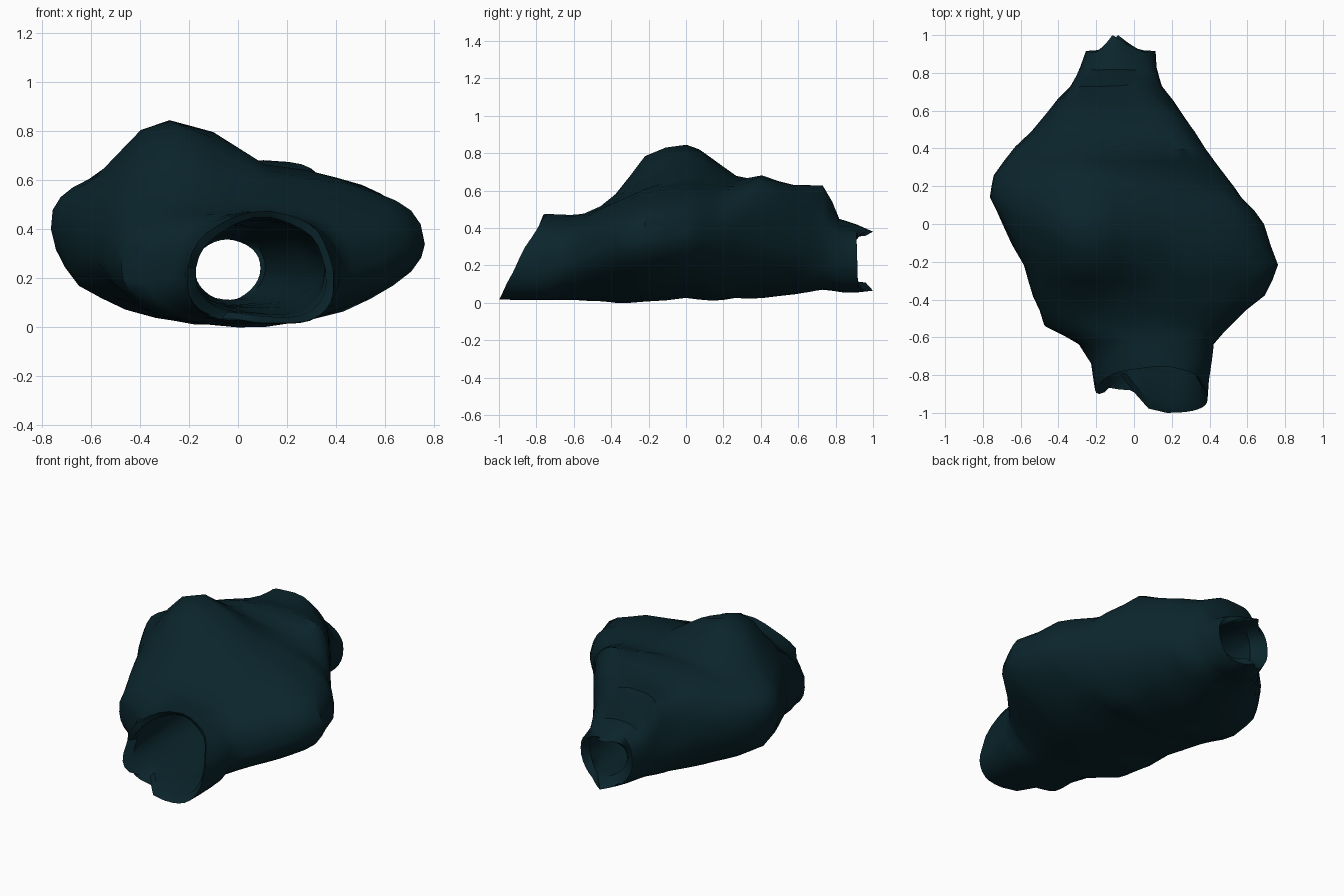
import bpy, bmesh, math
from mathutils import Vector, noise

SIDES = 32

# Each ring: y at bottom, y at top, then (x, z) of its left, top, right and bottom extremes
OUTER = [
    (-1.00, -0.76, -0.21, 0.18, 0.12, 0.48, 0.39, 0.17, 0.17, 0.03),
    (-0.76, -0.70, -0.23, 0.20, 0.10, 0.48, 0.41, 0.20, 0.10, 0.02),
    (-0.65, -0.62, -0.29, 0.22, 0.08, 0.48, 0.42, 0.22, 0.05, 0.02),
    (-0.54, -0.54, -0.47, 0.25, 0.00, 0.49, 0.51, 0.25, 0.00, 0.02),
    (-0.38, -0.38, -0.53, 0.30, -0.08, 0.56, 0.69, 0.33, 0.00, 0.01),
    (-0.22, -0.22, -0.58, 0.35, -0.10, 0.63, 0.76, 0.35, 0.07, 0.02),
    (0.00, 0.00, -0.70, 0.40, -0.10, 0.67, 0.69, 0.37, 0.00, 0.04),
    (0.14, 0.14, -0.76, 0.42, -0.10, 0.66, 0.57, 0.38, 0.00, 0.02),
    (0.26, 0.26, -0.74, 0.42, -0.05, 0.65, 0.48, 0.38, -0.05, 0.035),
    (0.40, 0.40, -0.62, 0.40, 0.10, 0.69, 0.38, 0.38, -0.10, 0.04),
    (0.58, 0.58, -0.47, 0.38, -0.05, 0.64, 0.26, 0.35, -0.10, 0.06),
    (0.73, 0.73, -0.34, 0.36, -0.20, 0.64, 0.15, 0.35, -0.10, 0.075),
    (0.84, 0.82, -0.29, 0.30, -0.10, 0.46, 0.12, 0.28, -0.08, 0.07),
    (1.00, 1.00, -0.22, 0.25, -0.12, 0.39, 0.10, 0.25, -0.09, 0.08),
]
TUNNEL = [
    (0.96, 0.96, -0.17, 0.25, -0.04, 0.37, 0.09, 0.25, -0.05, 0.13),
    (0.75, 0.75, -0.18, 0.25, -0.01, 0.40, 0.13, 0.25, -0.03, 0.12),
    (0.45, 0.45, -0.20, 0.25, 0.01, 0.42, 0.20, 0.25, 0.00, 0.10),
    (0.00, 0.00, -0.20, 0.25, 0.05, 0.44, 0.29, 0.25, 0.05, 0.09),
    (-0.45, -0.45, -0.20, 0.23, 0.09, 0.45, 0.34, 0.23, 0.10, 0.07),
    (-0.95, -0.74, -0.18, 0.20, 0.12, 0.455, 0.36, 0.19, 0.15, 0.055),
]


def halve(rows):
    """Add a ring midway between every two rings."""
    out = []
    for a, b in zip(rows, rows[1:]):
        out += [a, tuple((p + q) / 2 for p, q in zip(a, b))]
    return out + [rows[-1]]


def quarter_power(right, top, y, outside):
    """Low values give boxy corners, high values give chamfers."""
    if not outside:
        return 0.95
    if abs(y) > 0.65:
        return 0.85
    if top:
        if right:
            return 0.6 if y > 0.2 else 0.8
        return 0.75
    return 1.1 if right else 0.9


def ring(row, outside):
    """Lopsided rounded outline whose four quarters meet at the extremes."""
    yb, yt, xl, zl, xt, zt, xr, zr, xb, zb = row
    pts = []
    for i in range(SIDES):
        a = 2 * math.pi * i / SIDES
        right, top = math.cos(a) > 0, math.sin(a) > 0
        e = quarter_power(right, top, yb, outside)
        c, s = abs(math.cos(a)) ** e, abs(math.sin(a)) ** e
        xm, ze = (xt, zt) if top else (xb, zb)
        xe, zm = (xr, zr) if right else (xl, zl)
        x = xm + (xe - xm) * c
        z = zm + (ze - zm) * s
        y = yb + (yt - yb) * (z - zb) / (zt - zb)
        # notched sides of the rear opening
        if yb > 0.95:
            y -= 0.11 * abs(math.cos(a)) ** 0.7
        # front lip is broken back on its left half
        if yb < -0.9 and z < 0.3:
            y += 0.15 * math.exp(-((x + 0.05) / 0.09) ** 2) + (0.04 if x < -0.05 else 0)
        # domed summit
        if outside and top:
            r = math.hypot((x + 0.27) / 0.25, (y + 0.06) / 0.28)
            z += 0.20 * s * math.exp(-r ** 3)
        # uneven stone surface
        p = Vector((x, y, z))
        n = noise.noise_vector(p * 6) * 0.014
        if abs(y) > 0.9:
            n.y = 0
        pts.append(p + n)
    return pts


# Rock skin runs front to back, then returns through the tunnel
bm = bmesh.new()
loops = [[bm.verts.new(p) for p in ring(r, True)] for r in halve(OUTER)]
loops += [[bm.verts.new(p) for p in ring(r, False)] for r in halve(TUNNEL)]
for k, a in enumerate(loops):
    b = loops[(k + 1) % len(loops)]
    for i in range(SIDES):
        j = (i + 1) % SIDES
        bm.faces.new((a[i], a[j], b[j], b[i]))
bmesh.ops.recalc_face_normals(bm, faces=bm.faces)
# settle on the ground
low = min(v.co.z for v in bm.verts)
bmesh.ops.translate(bm, verts=bm.verts, vec=(0, 0, -low))

mesh = bpy.data.meshes.new("rock_tunnel")
bm.to_mesh(mesh)
bm.free()
rock = bpy.data.objects.new("rock_tunnel", mesh)
bpy.context.collection.objects.link(rock)

# Dark blue-green stone
stone = bpy.data.materials.new("dark_stone")
stone.diffuse_color = (0.003, 0.018, 0.0245, 1)
mesh.materials.append(stone)

bpy.context.view_layer.objects.active = rock
rock.select_set(True)
bpy.ops.object.shade_smooth_by_angle(angle=math.radians(40))
